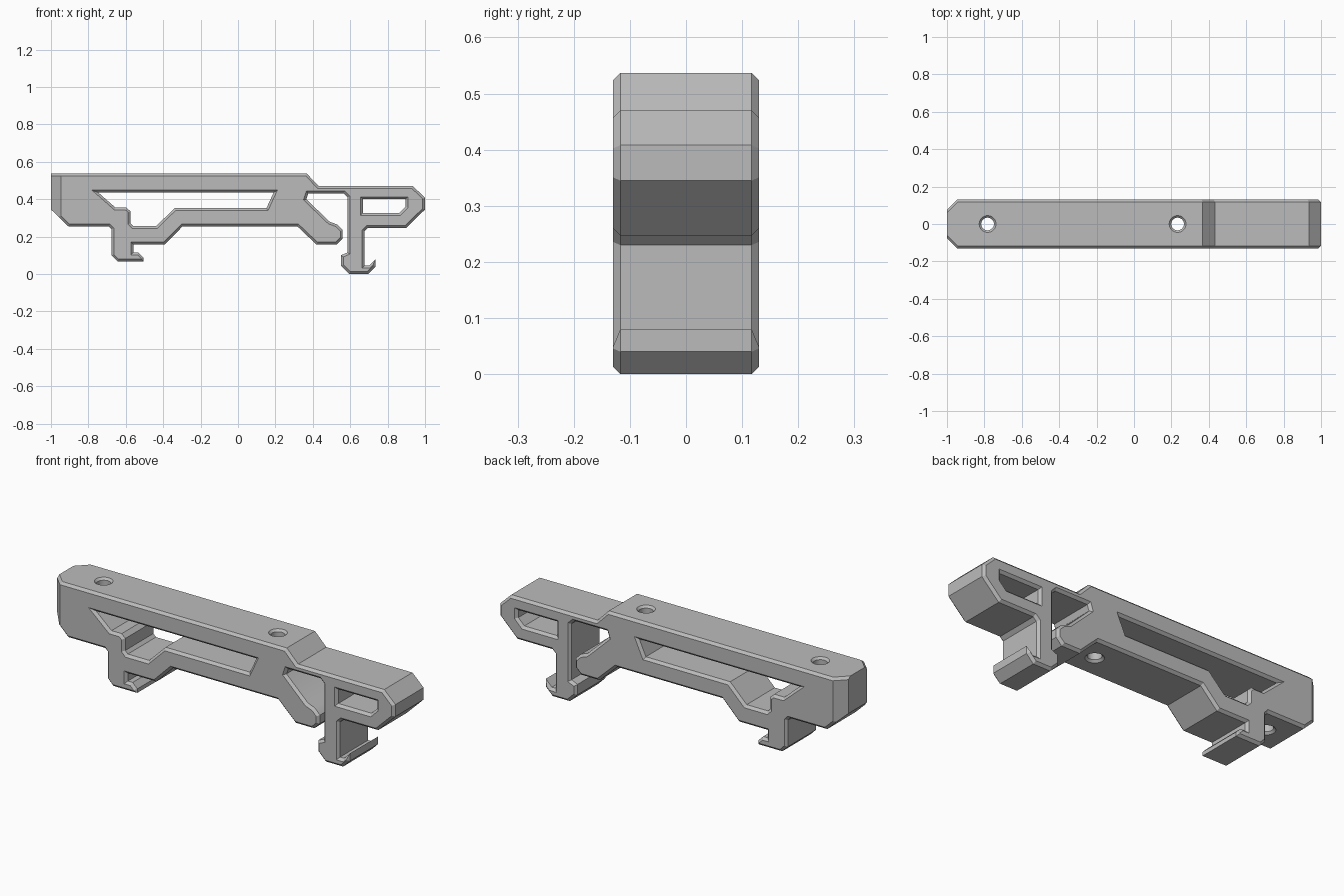
import bpy, bmesh, math
from mathutils import Vector

if "Cube" in bpy.data.objects:
    bpy.data.objects.remove(bpy.data.objects["Cube"], do_unlink=True)

HALF, CHAMFER = 0.13, 0.013
TOP, UNDER = 0.537, 0.254

grey = bpy.data.materials.new("matte_grey")
grey.use_nodes = True
colour = (0.5, 0.5, 0.5, 1)
grey.diffuse_color = colour
grey.node_tree.nodes["Principled BSDF"].inputs["Base Color"].default_value = colour


def grow(points, d):
    """Offset a closed outline outwards by d with mitred corners."""
    pts = [Vector(p) for p in points]
    n = len(pts)
    area = sum(pts[i - 1].x * pts[i].y - pts[i].x * pts[i - 1].y for i in range(n))
    sign = 1 if area > 0 else -1
    result = []
    for i, p in enumerate(pts):
        a = (p - pts[i - 1]).normalized()
        b = (pts[(i + 1) % n] - p).normalized()
        na, nb = Vector((a.y, -a.x)) * sign, Vector((b.y, -b.x)) * sign
        result.append(p + (na + nb) * (d / (1 + na.dot(nb))))
    return result


def loft(rings):
    """Join successive rings of points into a closed solid."""
    bm = bmesh.new()
    loops = [[bm.verts.new(p) for p in ring] for ring in rings]
    for low, high in zip(loops, loops[1:]):
        for i in range(len(low)):
            bm.faces.new((low[i - 1], low[i], high[i], high[i - 1]))
    bm.faces.new(loops[0])
    bm.faces.new(loops[-1])
    bmesh.ops.recalc_face_normals(bm, faces=bm.faces)
    return bm


def profile_solid(outline, layers):
    """Layers are (y, offset) pairs applied to a side outline."""
    return loft([[(p.x, y, p.y) for p in grow(outline, d)] for y, d in layers])


def make_object(name, bm):
    mesh = bpy.data.meshes.new(name)
    bm.to_mesh(mesh)
    bm.free()
    mesh.materials.append(grey)
    ob = bpy.data.objects.new(name, mesh)
    bpy.context.collection.objects.link(ob)
    return ob


# Side outline: top, right nose, right hook, clip arm, left hook, left end
outline = [
    (-1, TOP), (0.367, TOP), (0.433, 0.47), (0.935, 0.47), (1, 0.408), (1, 0.345),
    (0.9, 0.247), (0.695, 0.247), (0.677, 0.23),
    (0.677, 0.045), (0.7, 0.045), (0.735, 0.08), (0.735, 0.04), (0.695, 0),
    (0.595, 0), (0.55, 0.045), (0.55, 0.1), (0.585, 0.115),
    (0.585, 0.41), (0.565, 0.43), (0.375, 0.43), (0.365, 0.4),
    (0.49, 0.28), (0.53, 0.265), (0.56, 0.235), (0.56, 0.19), (0.527, 0.157),
    (0.42, 0.157), (0.318, UNDER), (-0.297, UNDER), (-0.393, 0.157), (-0.56, 0.157),
    (-0.56, 0.115), (-0.532, 0.115), (-0.505, 0.088), (-0.505, 0.067),
    (-0.644, 0.067), (-0.677, 0.1), (-0.677, 0.24), (-0.69, UNDER),
    (-0.906, UNDER), (-1, 0.345),
]
EDGE = HALF - CHAMFER
bm = profile_solid(outline, [(-HALF, -CHAMFER), (-EDGE, 0), (EDGE, 0), (HALF, -CHAMFER)])


def slice_off(point, normal):
    geom = bm.verts[:] + bm.edges[:] + bm.faces[:]
    cut = bmesh.ops.bisect_plane(bm, geom=geom, dist=1e-5, plane_co=point,
                                 plane_no=normal, clear_outer=True)["geom_cut"]
    edges = [e for e in cut if isinstance(e, bmesh.types.BMEdge) and e.is_boundary]
    bmesh.ops.edgeloop_fill(bm, edges=edges)


# Chamfered left end corners with a small bevel along their top edges
for s in (-1, 1):
    slice_off((-1, s * 0.077, 0), Vector((-1, s, 0)).normalized())
    slice_off((-1, s * 0.077, TOP - CHAMFER),
              Vector((-math.sqrt(0.5), s * math.sqrt(0.5), 1)).normalized())
bmesh.ops.recalc_face_normals(bm, faces=bm.faces)
body = make_object("mount_body", bm)

# Chamfered side windows
long_window = [
    (-0.746, 0.435), (0.19, 0.435), (0.152, 0.352), (-0.34, 0.352), (-0.436, 0.257),
    (-0.56, 0.257), (-0.575, 0.272), (-0.575, 0.335), (-0.596, 0.355), (-0.655, 0.355),
]
nose_window = [(0.667, 0.4), (0.895, 0.4), (0.895, 0.36), (0.86, 0.325), (0.667, 0.325)]
FLARE = 0.03
cutters = []
for name, shape in (("long_window_cutter", long_window), ("nose_window_cutter", nose_window)):
    layers = [(-EDGE - FLARE, FLARE), (-EDGE, 0), (EDGE, 0), (EDGE + FLARE, FLARE)]
    cutters.append(make_object(name, profile_solid(shape, layers)))


# Countersunk vertical screw holes
def circle(x, r, z, sides=32):
    turns = [2 * math.pi * i / sides for i in range(sides)]
    return [(x + r * math.cos(t), r * math.sin(t), z) for t in turns]


HOLE, SINK = 0.034, 0.011
for name, x in (("left_hole_cutter", -0.783), ("right_hole_cutter", 0.233)):
    rings = [(HOLE + 2 * SINK, UNDER - SINK), (HOLE, UNDER + SINK),
             (HOLE, TOP - SINK), (HOLE + 2 * SINK, TOP + SINK)]
    cutters.append(make_object(name, loft([circle(x, r, z) for r, z in rings])))

for cutter in cutters:
    cutter.hide_render = True
    mod = body.modifiers.new(cutter.name, "BOOLEAN")
    mod.operation, mod.solver, mod.object = "DIFFERENCE", "EXACT", cutter

# Bake the cuts and remove the cutters
graph = bpy.context.evaluated_depsgraph_get()
finished = bpy.data.meshes.new_from_object(body.evaluated_get(graph))
body.modifiers.clear()
body.data = finished
for cutter in cutters:
    bpy.data.objects.remove(cutter, do_unlink=True)

# Round hole walls, crisp edges elsewhere
bpy.context.view_layer.objects.active = body
body.select_set(True)
bpy.ops.object.shade_smooth_by_angle(angle=math.radians(25))
